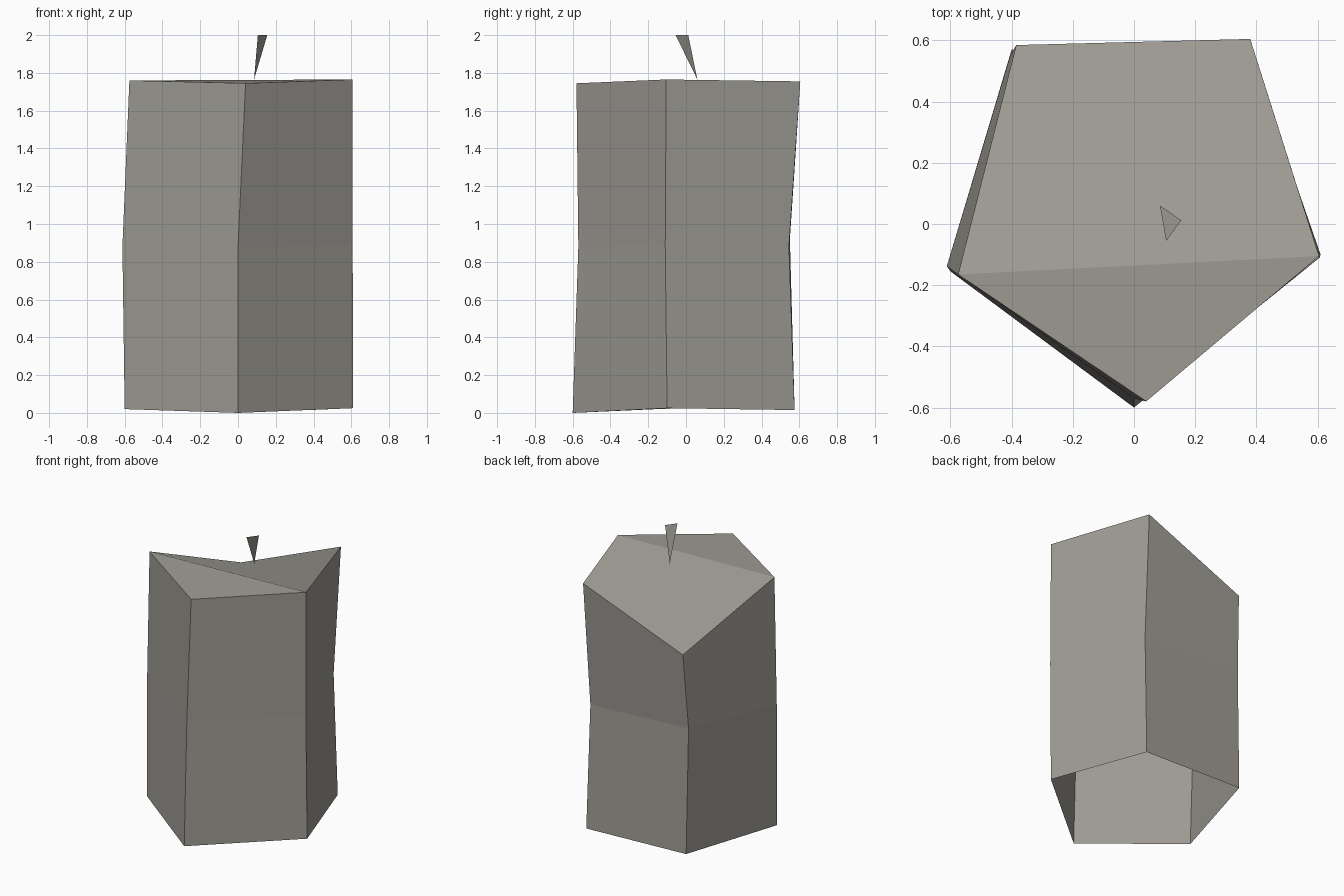
import bpy

cube = bpy.data.objects.get("Cube")
if cube:
    bpy.data.objects.remove(cube, do_unlink=True)

# Single warm grey wax colour
wax = bpy.data.materials.new("warm_grey_wax")
wax.use_nodes = True
colour = (0.35, 0.335, 0.30, 1)
wax.diffuse_color = colour
wax.node_tree.nodes["Principled BSDF"].inputs["Base Color"].default_value = colour


def make_part(name, points, faces):
    mesh = bpy.data.meshes.new(name)
    mesh.from_pydata(points, [], faces)
    mesh.materials.append(wax)
    mesh.update()
    part = bpy.data.objects.new(name, mesh)
    bpy.context.scene.collection.objects.link(part)
    return part


# Uneven five-sided rings, each ordered front, right, back right, back left, left
bottom_ring = [(0, -.6, 0), (.61, -.1, .025), (.376, .575, .015), (-.4, .57, .04), (-.6, -.155, .02)]
middle_ring = [(0, -.57, .88), (.607, -.11, .885), (.365, .545, .88), (-.405, .55, .92), (-.612, -.138, .88)]
top_ring = [(.04, -.58, 1.745), (.605, -.105, 1.765), (.38, .605, 1.755), (-.385, .585, 1.447), (-.575, -.165, 1.76)]
rings = [bottom_ring, middle_ring, top_ring]
sides = len(top_ring)

# Side walls, open underneath
walls = []
for level in range(len(rings) - 1):
    for i in range(sides):
        j = (i + 1) % sides
        low, high = level * sides, (level + 1) * sides
        walls.append((low + i, low + j, high + j, high + i))

# Top: flat front triangle and a back panel sagging to one corner
front, right, back_right, back_left, left = range(2 * sides, 3 * sides)
top_faces = [(front, right, left), (right, back_right, back_left, left)]
make_part("candle_body", sum(rings, []), walls + top_faces)

# Wick: one thin blade, point downward
make_part("wick", [(.085, .06, 1.765), (.155, .012, 2), (.105, -.055, 2)], [(0, 1, 2)])
